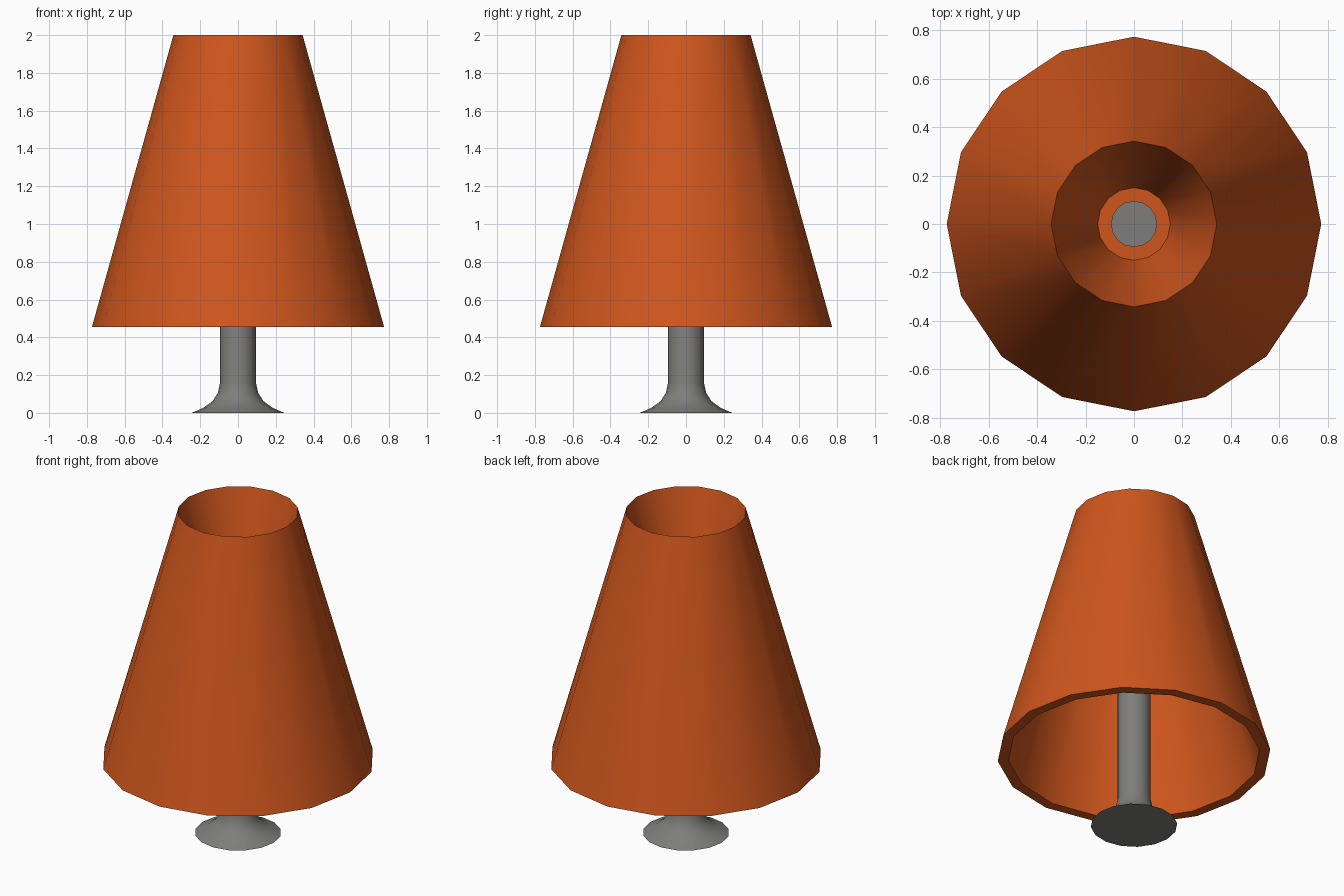
import bpy, bmesh, math

cube = bpy.data.objects.get("Cube")
if cube:
    bpy.data.objects.remove(cube, do_unlink=True)

SIDES = 16


def material(name, colour):
    mat = bpy.data.materials.new(name)
    mat.use_nodes = True
    mat.diffuse_color = colour
    mat.node_tree.nodes["Principled BSDF"].inputs["Base Color"].default_value = colour
    return mat


def lathe(name, profile, mat):
    """Spin a (radius, height) profile into a smooth-sided closed solid."""
    bm = bmesh.new()
    rings = []
    for radius, height in profile:
        ring = []
        for i in range(SIDES):
            a = math.tau * i / SIDES
            ring.append(bm.verts.new((radius * math.cos(a), radius * math.sin(a), height)))
        rings.append(ring)
    for low, high in zip(rings, rings[1:]):
        for i in range(SIDES):
            j = (i + 1) % SIDES
            bm.faces.new((low[i], low[j], high[j], high[i]))
    bm.faces.new(rings[0])
    bm.faces.new(rings[-1])
    bmesh.ops.recalc_face_normals(bm, faces=bm.faces)
    mesh = bpy.data.meshes.new(name)
    bm.to_mesh(mesh)
    bm.free()
    mesh.materials.append(mat)
    obj = bpy.data.objects.new(name, mesh)
    bpy.context.collection.objects.link(obj)
    bpy.ops.object.select_all(action="DESELECT")
    obj.select_set(True)
    bpy.context.view_layer.objects.active = obj
    bpy.ops.object.shade_smooth_by_angle(angle=math.radians(35))
    return obj


orange = material("burnt orange", (0.62, 0.092, 0.012, 1))
grey = material("warm grey", (0.21, 0.208, 0.198, 1))

# Shade: thin wall, hollow underneath, with a tapering well hung from the top rim
lathe("lamp_shade", [(0.16, 1.305), (0.339, 1.97), (0.712, 0.456), (0.773, 0.456),
                     (0.342, 2.0), (0.15, 1.32)], orange)

# Stand: flared foot running into a straight pole
lathe("lamp_stand", [(0.245, 0.0), (0.183, 0.027), (0.135, 0.062), (0.107, 0.105),
                     (0.095, 0.16), (0.095, 1.34)], grey)
